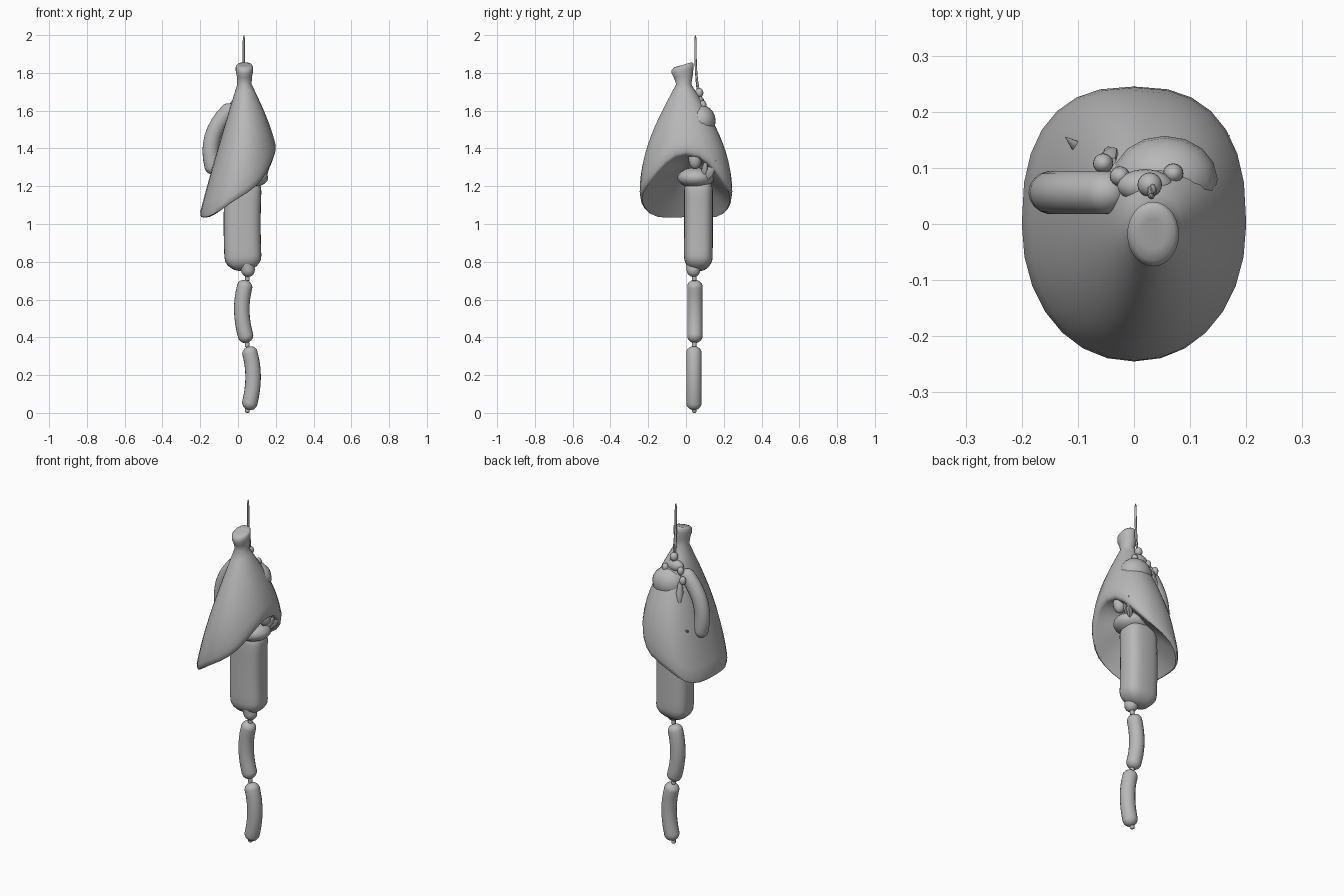
import bpy, bmesh
from math import sin, cos, pi, radians, copysign
from mathutils import Vector

if "Cube" in bpy.data.objects:
    bpy.data.objects.remove(bpy.data.objects["Cube"])

grey = bpy.data.materials.new("plain_grey")
grey.use_nodes = True
grey.diffuse_color = (0.48, 0.48, 0.48, 1)
grey.node_tree.nodes["Principled BSDF"].inputs["Base Color"].default_value = (0.48, 0.48, 0.48, 1)


def finish(name, bm):
    bmesh.ops.recalc_face_normals(bm, faces=bm.faces)
    mesh = bpy.data.meshes.new(name)
    bm.to_mesh(mesh)
    bm.free()
    mesh.materials.append(grey)
    obj = bpy.data.objects.new(name, mesh)
    bpy.context.collection.objects.link(obj)
    bpy.ops.object.select_all(action='DESELECT')
    obj.select_set(True)
    bpy.context.view_layer.objects.active = obj
    bpy.ops.object.shade_smooth_by_angle(angle=radians(60))
    return obj


def loft(name, rings):
    """Skin a list of equal-length point rings and cap both ends."""
    bm = bmesh.new()
    rows = [[bm.verts.new(p) for p in ring] for ring in rings]
    n = len(rows[0])
    for a, b in zip(rows, rows[1:]):
        for i in range(n):
            j = (i + 1) % n
            bm.faces.new((a[i], a[j], b[j], b[i]))
    bm.faces.new(rows[0])
    bm.faces.new(rows[-1])
    return finish(name, bm)


def soft(value, p):
    """Signed power: below 1 squares off a circle."""
    return copysign(abs(value) ** p, value)


def tube(name, start, middle, end, rx, ry, cap, sides=18, p=1.0):
    """Round-ended tube bent through three points."""
    p0, m, p2 = Vector(start), Vector(middle), Vector(end)
    p1 = m * 2 - (p0 + p2) / 2
    length = (m - p0).length + (p2 - m).length
    caps = [(cap / length * (1 - cos(a)), sin(a))
            for a in (pi / 2 * k / 6 for k in range(1, 7))]
    body = [(cap / length + (1 - 2 * cap / length) * k / 8, 1) for k in range(1, 8)]
    stations = caps + body + [(1 - t, s) for t, s in reversed(caps)]
    rings = []
    for t, s in stations:
        c = p0 * (1 - t) ** 2 + p1 * 2 * t * (1 - t) + p2 * t * t
        d = ((p1 - p0) * (1 - t) + (p2 - p1) * t).normalized()
        u = Vector((0, 1, 0))
        u = (u - d * u.dot(d)).normalized()
        v = u.cross(d)
        rings.append([c + v * rx * s * soft(cos(q), p) + u * ry * s * soft(sin(q), p)
                      for q in (2 * pi * i / sides for i in range(sides))])
    return loft(name, rings)


def ball(name, centre, size):
    bm = bmesh.new()
    bmesh.ops.create_uvsphere(bm, u_segments=16, v_segments=10, radius=1)
    bmesh.ops.scale(bm, vec=size, verts=bm.verts)
    bmesh.ops.translate(bm, vec=centre, verts=bm.verts)
    return finish(name, bm)


def spike(name, base, tip, r):
    """Pointed, slightly flattened strip."""
    b, t = Vector(base), Vector(tip)
    d = (t - b).normalized()
    u = d.orthogonal().normalized()
    v = d.cross(u)
    ring = [(cos(2 * pi * i / 8), sin(2 * pi * i / 8)) for i in range(8)]
    return loft(name, [[b.lerp(t, f) + u * r * s * x + v * r * s * y * 0.6 for x, y in ring]
                       for f, s in ((0, 0.5), (0.45, 1), (0.8, 0.5), (1, 0.04))])


# Ham: tilted bone end, narrow neck, flare to an oblique rounded rim, hollow cut
SIDES = 28
angles = [2 * pi * i / SIDES for i in range(SIDES)]
neck = Vector((0.034, -0.012, 1.74))


def rim(q):
    c, s = cos(q), sin(q)
    z = 1.12 + 0.135 * c + 0.04 * c ** 3 + 0.09 * c ** 4 + 0.02 * s * s
    p = 0.8 if s > 0 else 0.95      # squarer at the back
    return Vector((0.2 * soft(c, p), 0.245 * soft(s, p), z))


rings = []
for y, z, r, tilt in ((-0.018, 1.842, 0.022, 0.3), (-0.018, 1.842, 0.038, 0.38),
                      (-0.018, 1.832, 0.046, 0.38), (-0.018, 1.81, 0.046, 0.3),
                      (-0.014, 1.78, 0.040, 0.15)):
    rings.append([Vector((0.034 + r * cos(q), y + 1.25 * r * sin(q), z + r * tilt * sin(q)))
                  for q in angles])
for k in range(13):
    t = k / 12
    bulge = sin(pi / 2 * t)
    ring = []
    for q in angles:
        n = neck + Vector((0.038 * cos(q), 0.04 * sin(q), 0))
        e = rim(q) + Vector((0, 0, 0.03))
        fx = t + (bulge - t) * (0.25 + 0.15 * cos(q))
        ring.append(Vector((n.x + (e.x - n.x) * fx, n.y + (e.y - n.y) * bulge,
                            n.z + (e.z - n.z) * t)))
    rings.append(ring)
hollow = Vector((0.02, 0.0, 1.3))
for s, drop in ((0.985, 0.0), (0.95, 0.012), (0.89, 0.01), (0.7, 0), (0.4, 0), (0.12, 0)):
    rings.append([hollow.lerp(rim(q), s) - Vector((0, 0, drop)) for q in angles])
loft("ham", rings)

# Large hanging salami with its tied top
tube("large_salami", (0.03, 0.065, 0.75), (0.022, 0.066, 1.0), (0.03, 0.066, 1.26),
     0.098, 0.076, 0.08, 28, 0.68)
ball("salami_collar", (0.055, 0.052, 1.245), (0.105, 0.098, 0.055))
ball("salami_knot", (0.14, 0.048, 1.345), (0.036, 0.035, 0.055))
spike("tie_end_left", (0.11, 0.1, 1.235), (0.17, 0.158, 1.335), 0.03)
spike("tie_end_short", (0.12, 0.09, 1.25), (0.165, 0.11, 1.35), 0.02)
spike("tie_end_right", (-0.03, 0.08, 1.26), (-0.122, 0.155, 1.335), 0.022)

# Rounded sausage end and curved sausage at the back of the ham
ball("round_sausage", (0.055, 0.08, 1.545), (0.094, 0.077, 0.085))
tube("curved_sausage", (-0.02, 0.056, 1.625), (-0.135, 0.056, 1.46), (-0.122, 0.056, 1.265),
     0.043, 0.039, 0.038)
spike("loose_tail", (-0.04, 0.11, 1.58), (-0.05, 0.135, 1.45), 0.02)

# Knot cluster and hanging cord
ball("cord_knot", (0.02, 0.068, 1.645), (0.05, 0.03, 0.033))
for i, (x, y, z) in enumerate(((-0.055, 0.108, 1.59), (-0.025, 0.085, 1.63), (0.07, 0.09, 1.63))):
    ball(f"small_knot_{i + 1}", (x, y, z), (0.018, 0.018, 0.024))
ball("upper_knot", (0.028, 0.07, 1.695), (0.022, 0.022, 0.025))
tube("cord", (0.028, 0.07, 1.66), (0.03, 0.054, 1.8), (0.031, 0.05, 2.0), 0.006, 0.006, 0.03, 8)
tube("cord_strand", (0.02, 0.085, 1.66), (0.035, 0.062, 1.74), (0.03, 0.052, 1.86),
     0.005, 0.005, 0.01, 8)

# Chain of sausage links below
tube("upper_link", (0.06, 0.042, 0.72), (0.038, 0.034, 0.83), (0.02, 0.025, 0.92),
     0.037, 0.037, 0.034)
tube("middle_link", (0.046, 0.047, 0.702), (0.02, 0.047, 0.54), (0.052, 0.047, 0.372),
     0.041, 0.041, 0.036)
tube("lower_link", (0.052, 0.042, 0.35), (0.08, 0.042, 0.19), (0.052, 0.042, 0.016),
     0.041, 0.041, 0.036)
for i, (x, z) in enumerate(((0.05, 0.712), (0.049, 0.361), (0.05, 0.015))):
    tube(f"link_tie_{i + 1}", (x, 0.044, z - 0.015), (x, 0.044, z), (x, 0.044, z + 0.015),
         0.012, 0.012, 0.006, 10)
